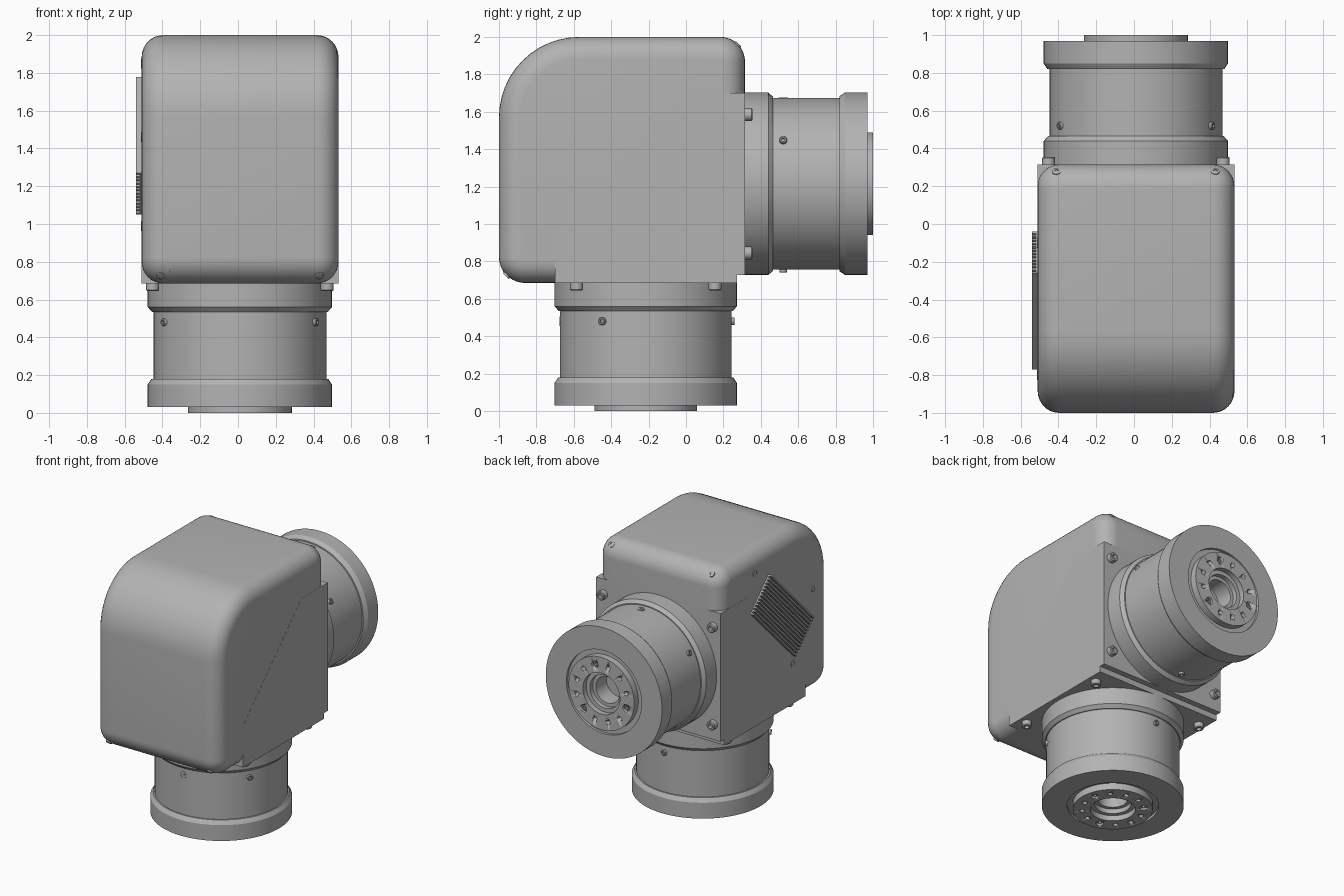
import bpy, bmesh
from math import pi, sin, cos, radians
from mathutils import Matrix, Vector

if "Cube" in bpy.data.objects:
    bpy.data.objects.remove(bpy.data.objects["Cube"])

grey = bpy.data.materials.new("machined_grey")
grey.use_nodes = True
grey.diffuse_color = (0.45, 0.45, 0.45, 1)
grey.node_tree.nodes["Principled BSDF"].inputs["Base Color"].default_value = grey.diffuse_color


def finish(name, bm, matrix=Matrix()):
    """Turn a bmesh into a shaded, coloured object."""
    bmesh.ops.remove_doubles(bm, verts=bm.verts, dist=1e-5)
    bmesh.ops.recalc_face_normals(bm, faces=bm.faces)
    mesh = bpy.data.meshes.new(name)
    bm.to_mesh(mesh)
    bm.free()
    mesh.materials.append(grey)
    mesh.shade_smooth()
    mesh.set_sharp_from_angle(angle=radians(25))
    obj = bpy.data.objects.new(name, mesh)
    obj.matrix_world = matrix
    bpy.context.collection.objects.link(obj)
    return obj


def lathe(name, profile, matrix, steps=24):
    """Spin (radius, height) points round local z."""
    bm = bmesh.new()
    verts = [bm.verts.new((r, 0, h)) for r, h in profile]
    edges = [bm.edges.new(pair) for pair in zip(verts, verts[1:])]
    bmesh.ops.spin(bm, geom=verts + edges, cent=(0, 0, 0), axis=(0, 0, 1),
                   angle=2 * pi, steps=steps, use_duplicate=False)
    return finish(name, bm, matrix)


def aim(position, direction):
    """Matrix placing local z along a direction."""
    turn = Vector(direction).to_track_quat('Z', 'Y').to_matrix().to_4x4()
    return Matrix.Translation(position) @ turn


def socket_screw(name, r, h, matrix):
    lathe(name, [(0, -h), (r, -h), (r, h * 0.85), (r * 0.85, h), (r * 0.5, h),
                 (r * 0.5, h * 0.4), (0, h * 0.4)], matrix)


def extrude_x(name, points, x0, x1):
    """Extrude a (y, z) outline along x."""
    bm = bmesh.new()
    face = bm.faces.new([bm.verts.new((x0, y, z)) for y, z in points])
    ext = bmesh.ops.extrude_face_region(bm, geom=[face])["geom"]
    bmesh.ops.translate(bm, vec=(x1 - x0, 0, 0),
                        verts=[v for v in ext if isinstance(v, bmesh.types.BMVert)])
    return finish(name, bm)


LEFT, RIGHT, MID = 0.532, -0.51, 0.01
FRONT, BACK, BOTTOM, TOP = -1.0, 0.315, 0.685, 2.0

# Rounded housing: inset outlines stacked along x
CORNERS = [(FRONT, BOTTOM, 0.14, 1, 1), (BACK, BOTTOM, 0.2, -1, 1),
           (BACK, TOP, 0.13, -1, -1), (FRONT, TOP, 0.43, 1, -1)]


def outline(inset):
    points = []
    for i, (y, z, r, sy, sz) in enumerate(CORNERS):
        for k in range(13):
            a = pi + i * pi / 2 + k * pi / 24
            points.append((y + sy * r + (r - inset) * cos(a),
                           z + sz * r + (r - inset) * sin(a)))
    return points


ROUND = 0.115
bm = bmesh.new()
rings = []
angles = [k * pi / 16 for k in range(9)]
layers = [(RIGHT + ROUND * (1 - sin(a)), ROUND * (1 - cos(a))) for a in reversed(angles)]
layers += [(LEFT - ROUND * (1 - sin(a)), ROUND * (1 - cos(a))) for a in angles]
for x, inset in layers:
    rings.append([bm.verts.new((x, y, z)) for y, z in outline(inset)])
for a, b in zip(rings, rings[1:]):
    for i in range(len(a)):
        j = (i + 1) % len(a)
        bm.faces.new((a[i], a[j], b[j], b[i]))
bm.faces.new(rings[0])
bm.faces.new(rings[-1])
finish("housing", bm)

# Square-edged mounting core with a notch between its two faces
extrude_x("mounting_core",
          [(-0.70, BOTTOM), (0.272, BOTTOM), (0.272, 0.728), (BACK, 0.728),
           (BACK, 1.70), (0.0, 1.70), (-0.70, 1.0)], RIGHT - 0.001, LEFT + 0.001)

# Joint drum profile, measured outwards from the mounting face
DRUM = [(0, 0.02), (0.488, 0.02), (0.488, -0.125), (0.465, -0.15), (0.458, -0.15),
        (0.458, -0.505), (0.468, -0.505), (0.488, -0.535), (0.488, -0.655),
        (0.315, -0.655), (0.315, -0.635), (0.275, -0.635), (0.275, -0.685),
        (0.155, -0.685), (0.155, -0.645), (0.125, -0.645), (0.125, -0.61),
        (0.1, -0.61), (0.1, -0.48), (0, -0.48)]


def joint(side, place):
    drum = lathe(side + "_drum", DRUM, place, 96)

    # Ring of holes in the output face
    bm = bmesh.new()
    for k in range(12):
        a = k * pi / 6 + pi / 12
        r = 0.027 if k % 4 == 0 else 0.017
        bmesh.ops.create_cone(bm, cap_ends=True, segments=16, radius1=r, radius2=r, depth=0.08,
                              matrix=Matrix.Translation((0.213 * cos(a), 0.213 * sin(a), -0.685)))
        if k % 4 == 0:
            spot = (0.213 * cos(a), 0.213 * sin(a), -0.655)
            socket_screw(side + "_output_screw", 0.022, 0.02, place @ aim(spot, (0, 0, -1)))
    cutter = finish(side + "_hole_cutter", bm, place)
    cutter.hide_render = True
    cutter.hide_set(True)
    cutter.display_type = 'WIRE'
    cut = drum.modifiers.new("holes", 'BOOLEAN')
    cut.operation = 'DIFFERENCE'
    cut.solver = 'EXACT'
    cut.object = cutter

    # Corner bolts on the mounting face
    for x in (-0.462, 0.462):
        for y in (-0.37, 0.37):
            socket_screw(side + "_corner_bolt", 0.034, 0.04, place @ aim((x, y, 0), (0, 0, -1)))

    # Set screws round the drum and one slotted plug
    for deg in (-30, 90, 210):
        d = Vector((cos(radians(deg)), sin(radians(deg)), 0))
        socket_screw(side + "_set_screw", 0.02, 0.018, place @ aim(d * 0.457 + Vector((0, 0, -0.205)), d))
    plug = place @ aim((0, -0.457, -0.205), (0, -1, 0))
    lathe(side + "_plug", [(0, 0), (0.026, 0), (0.026, 0.004), (0.02, 0.004), (0.02, 0.002), (0, 0.002)], plug)
    bm = bmesh.new()
    bmesh.ops.create_cube(bm, size=1, matrix=Matrix.Diagonal((0.03, 0.005, 0.008, 1)))
    finish(side + "_plug_slot", bm, plug)


joint("lower", Matrix.Translation((MID, -0.215, BOTTOM)))
joint("rear", Matrix.Translation((MID, BACK, 1.215)) @ Matrix.Rotation(pi, 4, Vector((0, 1, -1))))

# Housing screws on the rounded edges
for x in (-0.41, 0.43):
    socket_screw("top_housing_screw", 0.022, 0.008, aim((x, 0.275, 1.957), (0, 1, 1)))
    socket_screw("bottom_housing_screw", 0.022, 0.008, aim((x, -0.958, 0.727), (0, -1, -1)))
socket_screw("vent_screw", 0.022, 0.008, aim((-0.36, -0.975, 0.76), (0, -1, -0.5)))

# Slanted heat sink: thin base and long fins
sink = Matrix.Translation((RIGHT, -0.405, 1.415)) @ Matrix.Rotation(radians(45), 4, 'X')
bm = bmesh.new()
bmesh.ops.create_cube(bm, size=1, matrix=Matrix.Translation((-0.004, 0, 0)) @ Matrix.Diagonal((0.012, 0.72, 0.31, 1)))
FINS = 13
for k in range(FINS):
    z = -0.149 + k * 0.298 / (FINS - 1)
    bmesh.ops.create_cube(bm, size=1, matrix=Matrix.Translation((-0.015, 0, z)) @ Matrix.Diagonal((0.03, 0.72, 0.012, 1)))
finish("heat_sink", bm, sink)

# Sunken-look screws around the heat sink
for y, z in ((-0.10, 1.85), (-0.80, 1.46), (-0.555, 0.99)):
    lathe("side_screw", [(0, 0), (0.026, 0), (0.026, 0.004), (0.015, 0.004), (0.015, 0.001), (0, 0.001)],
          aim((RIGHT, y, z), (-1, 0, 0)))
